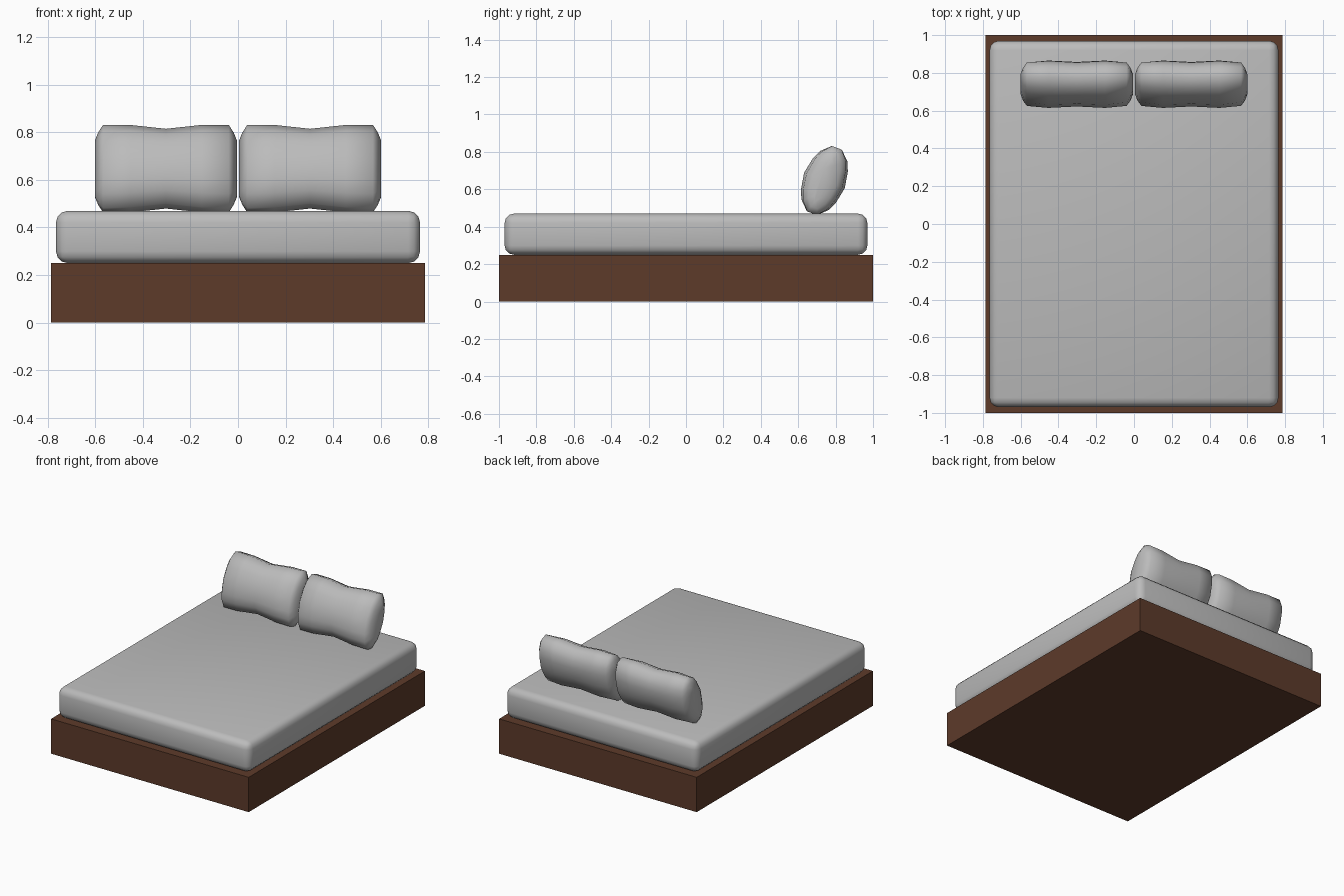
import bpy, bmesh, math
from mathutils import Matrix, Vector

cube = bpy.data.objects.get("Cube")
if cube:
    bpy.data.objects.remove(cube, do_unlink=True)


def material(name, rgb):
    m = bpy.data.materials.new(name)
    m.use_nodes = True
    m.diffuse_color = (*rgb, 1)
    m.node_tree.nodes["Principled BSDF"].inputs["Base Color"].default_value = (*rgb, 1)
    return m


def finish(bm, name, mat, smooth):
    bmesh.ops.recalc_face_normals(bm, faces=bm.faces)
    mesh = bpy.data.meshes.new(name)
    bm.to_mesh(mesh)
    bm.free()
    mesh.materials.append(mat)
    for p in mesh.polygons:
        p.use_smooth = smooth
    ob = bpy.data.objects.new(name, mesh)
    bpy.context.collection.objects.link(ob)


def box(name, size, z, mat, smooth=False, bevel=0):
    bm = bmesh.new()
    bmesh.ops.create_cube(bm, size=1)
    bmesh.ops.scale(bm, vec=size, verts=bm.verts)
    bmesh.ops.translate(bm, vec=(0, 0, z + size[2] / 2), verts=bm.verts)
    if bevel:
        bmesh.ops.bevel(bm, geom=bm.edges[:], offset=bevel, segments=3,
                        profile=0.5, affect='EDGES')
    finish(bm, name, mat, smooth)


wood = material("dark brown wood", (0.11, 0.043, 0.023))
fabric = material("grey fabric", (0.5, 0.5, 0.5))

# Bed base and mattress
box("bed_base", (1.57, 2, 0.25), 0, wood)
box("mattress", (1.53, 1.94, 0.22), 0.25, fabric, True, 0.05)

# Pillow cross-section (thickness, height), mirrored to a full ring
quarter = [(0.03, 0.187), (0.077, 0.14), (0.098, 0.09), (0.114, 0)]
half = quarter + [(t, -h) for t, h in quarter[-2::-1]]
ring = half + [(-t, -h) for t, h in half]
# Stations along the pillow: x, thickness scale, height scale
side = [(0.298, 0.25, 0.67), (0.285, 0.62, 0.83), (0.264, 0.9, 1), (0.15, 1.02, 0.99)]
stations = [(-x, t, h) for x, t, h in side] + [(0, 0.97, 0.9)] + side[::-1]


def pillow(name, x):
    bm = bmesh.new()
    loops = [[bm.verts.new((sx, t * st, h * sh)) for t, h in ring]
             for sx, st, sh in stations]
    n = len(ring)
    for a, b in zip(loops, loops[1:]):
        for i in range(n):
            j = (i + 1) % n
            bm.faces.new((a[i], a[j], b[j], b[i]))
    bm.faces.new(loops[0])
    bm.faces.new(loops[-1])
    # Lean back towards the head of the bed
    lean = Matrix.Translation(Vector((x, 0.74, 0.647))) @ Matrix.Rotation(math.radians(-21), 4, 'X')
    bm.transform(lean)
    finish(bm, name, fabric, True)


for name, x in (("left_pillow", 0.303), ("right_pillow", -0.303)):
    pillow(name, x)
